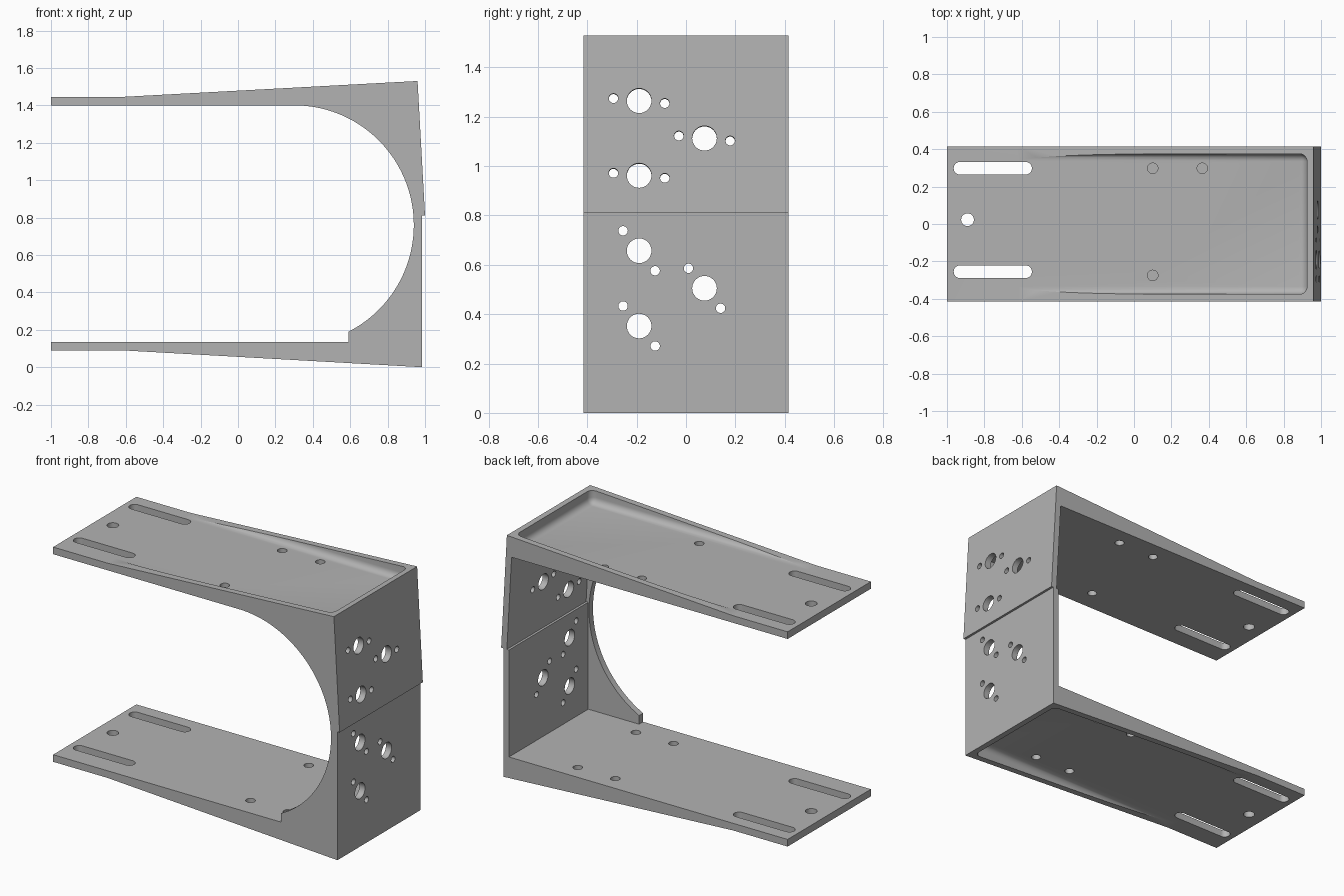
import bpy, bmesh, math
from mathutils import Matrix, Vector

default = bpy.data.objects.get("Cube")
if default:
    bpy.data.objects.remove(default, do_unlink=True)

HALF = 0.415           # half the width along y
TOP, BASE = 1.445, 0.09   # outer faces of the two flat plates
WALL = 0.04            # sheet thickness

metal = bpy.data.materials.new("light_grey")
metal.use_nodes = True
GREY = (0.45, 0.45, 0.45, 1)
metal.diffuse_color = GREY
metal.node_tree.nodes["Principled BSDF"].inputs["Base Color"].default_value = GREY


def prism(bm, outline, start, end, matrix=Matrix()):
    """Extrude a flat outline from start to end along its own z."""
    verts = [bm.verts.new((u, v, start)) for u, v in outline]
    face = bm.faces.new(verts)
    grown = bmesh.ops.extrude_face_region(bm, geom=[face])["geom"]
    moved = [g for g in grown if isinstance(g, bmesh.types.BMVert)]
    bmesh.ops.translate(bm, verts=moved, vec=(0, 0, end - start))
    bmesh.ops.transform(bm, matrix=matrix, verts=verts + moved)


def arc(cx, cy, r, a0, a1, n):
    return [(cx + r * math.cos(a0 + (a1 - a0) * i / n),
             cy + r * math.sin(a0 + (a1 - a0) * i / n)) for i in range(n + 1)]


def circle(r, cx=0, cy=0, n=32):
    return arc(cx, cy, r, 0, math.tau, n)[:-1]


def make(name, bm):
    bmesh.ops.recalc_face_normals(bm, faces=bm.faces[:])
    mesh = bpy.data.meshes.new(name)
    bm.to_mesh(mesh)
    bm.free()
    mesh.materials.append(metal)
    ob = bpy.data.objects.new(name, mesh)
    bpy.context.collection.objects.link(ob)
    return ob


def combine(target, tool, operation):
    mod = target.modifiers.new(tool.name, "BOOLEAN")
    mod.operation, mod.solver, mod.object = operation, "EXACT", tool
    bpy.context.view_layer.objects.active = target
    bpy.ops.object.modifier_apply(modifier=mod.name)
    bpy.data.objects.remove(tool, do_unlink=True)


SIDE = Matrix.Rotation(math.pi / 2, 4, "X")   # outline drawn in x and z

# C-shaped body: two tapering plates joined by a wall with a stepped upper half
bm = bmesh.new()
prism(bm, [(-1, BASE), (-0.62, BASE), (0.985, 0), (0.985, 0.81), (1, 0.81),
           (0.96, 1.53), (-0.62, TOP), (-1, TOP), (-1, 1.40), (0.927, 1.40),
           (0.96, 0.81), (0.945, 0.81), (0.945, 0.135), (-1, 0.135)],
      -HALF, HALF, SIDE)
bracket = make("bracket", bm)

# Front web with a round cut-out
bm = bmesh.new()
end = -math.acos(0.29 / 0.64)
web = arc(0.30, 0.76, 0.64, math.pi / 2, end, 56)
web += [(0.59, 0.12), (0.96, 0.12), (0.965, 0.8), (0.94, 1.42), (0.30, 1.42)]
prism(bm, web, HALF - WALL, HALF, SIDE)
combine(bracket, make("front_web", bm), "UNION")


# Rounded trays sunk into the outside of both plates
def tray(name, floor, x_end, sign):
    bm = bmesh.new()
    w = HALF - WALL
    prism(bm, [(-0.62, -w), (x_end, -w), (x_end, w), (-0.62, w)], 0, 0.2)
    rounded = []
    for e in bm.edges:
        mid = (e.verts[0].co + e.verts[1].co) / 2
        upright = abs(mid.z - 0.1) < 0.01 and mid.x > 0
        if upright or (mid.z < 0.01 and mid.x > -0.6):
            rounded.append(e)
    bmesh.ops.bevel(bm, geom=rounded, offset=0.04, segments=6, profile=0.5,
                    affect="EDGES")
    place = Matrix.Translation((0, 0, floor)) @ Matrix.Diagonal((1, 1, sign, 1))
    bmesh.ops.transform(bm, matrix=place, verts=bm.verts[:])
    combine(bracket, make(name, bm), "DIFFERENCE")


tray("top_tray", TOP, 0.925, 1)
tray("base_tray", BASE, 0.945, -1)

# Slots and holes through the plates
bm = bmesh.new()
for y in (0.298, -0.255):
    r = 0.034
    slot = (arc(-0.58, y, r, -math.pi / 2, math.pi / 2, 16)
            + arc(-0.93, y, r, math.pi / 2, 1.5 * math.pi, 16))
    prism(bm, slot, -0.1, 1.7)
prism(bm, circle(0.034, -0.89, 0.023), -0.1, 1.7)
for x, y in ((0.1, 0.298), (0.365, 0.298), (0.1, -0.275)):
    prism(bm, circle(0.028, x, y), 1.3, 1.7)
for x in (0.28, 0.542):
    for y in (0.305, -0.275):
        prism(bm, circle(0.028, x, y), -0.1, 0.25)

# Groups of one large and two small holes through the wall
tilt = math.atan2(0.04, 0.72)
groups = [(-0.19, 1.265), (0.075, 1.113), (-0.19, 0.962),
          (-0.19, 0.657), (0.075, 0.505), (-0.19, 0.352)]
for y, z in groups:
    upper = z > 0.81
    dy, dz = (0.104, -0.01) if upper else (0.065, -0.081)
    lean = tilt if upper else 0
    turn = Matrix.Rotation(math.pi / 2 - lean, 4, "Y")
    for k, r in ((0, 0.05), (-1, 0.019), (1, 0.019)):
        hz = z + k * dz
        x = 1 - (hz - 0.81) * math.tan(tilt) if upper else 0.985
        place = Matrix.Translation(Vector((x, y + k * dy, hz))) @ turn
        prism(bm, circle(r), -0.1, 0.1, place)
combine(bracket, make("hole_cutters", bm), "DIFFERENCE")

# Smooth the round surfaces, keep sheet edges sharp
bpy.ops.object.select_all(action="DESELECT")
bracket.select_set(True)
bpy.context.view_layer.objects.active = bracket
bpy.ops.object.shade_smooth_by_angle(angle=math.radians(30))
